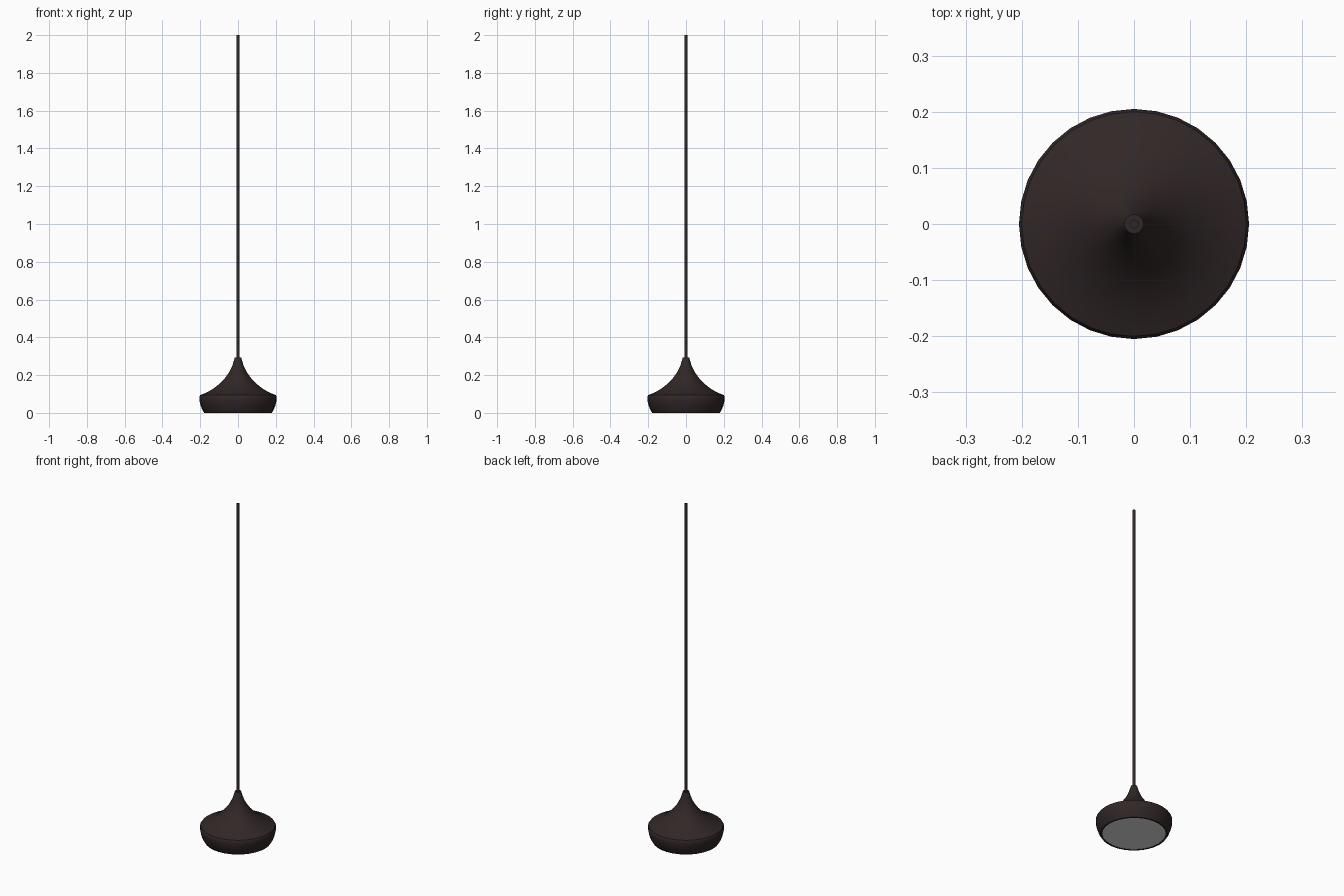
import bpy, bmesh, math

if "Cube" in bpy.data.objects:
    bpy.data.objects.remove(bpy.data.objects["Cube"])

def material(name, rgb):
    m = bpy.data.materials.new(name)
    m.diffuse_color = (*rgb, 1)
    m.use_nodes = True
    m.node_tree.nodes["Principled BSDF"].inputs["Base Color"].default_value = m.diffuse_color
    return m

dark = material("dark_brown", (0.031, 0.020, 0.020))
pale = material("pale_diffuser", (0.75, 0.75, 0.75))

def lathe(name, profile, sides, mat, angle=35):
    """Revolve (radius, height) points about z; radius 0 makes a pole."""
    bm = bmesh.new()
    rings = []
    for r, z in profile:
        if r == 0:
            rings.append([bm.verts.new((0, 0, z))] * sides)
        else:
            rings.append([bm.verts.new((r * math.cos(2 * math.pi * i / sides),
                                        r * math.sin(2 * math.pi * i / sides), z))
                          for i in range(sides)])
    for a, b in zip(rings, rings[1:]):
        for i in range(sides):
            j = (i + 1) % sides
            bm.faces.new(list(dict.fromkeys((a[i], a[j], b[j], b[i]))))
    bmesh.ops.recalc_face_normals(bm, faces=bm.faces)
    me = bpy.data.meshes.new(name)
    bm.to_mesh(me)
    bm.free()
    me.materials.append(mat)
    ob = bpy.data.objects.new(name, me)
    bpy.context.collection.objects.link(ob)
    bpy.ops.object.select_all(action='DESELECT')
    ob.select_set(True)
    bpy.context.view_layer.objects.active = ob
    bpy.ops.object.shade_smooth_by_angle(angle=math.radians(angle))
    return ob

# Flared shade with a rounded lower bowl and thin bottom lip
lathe("shade", [
    (0, 0.293), (0.017, 0.293), (0.030, 0.250), (0.047, 0.215), (0.070, 0.183),
    (0.100, 0.152), (0.135, 0.125), (0.170, 0.106), (0.200, 0.094),
    (0.205, 0.086), (0.204, 0.065), (0.199, 0.042), (0.190, 0.018), (0.179, 0.0),
    (0.170, 0.0), (0.170, 0.006)], 32, dark)

# Light diffuser disc closing the underside
lathe("diffuser", [(0, 0.002), (0.171, 0.002), (0.171, 0.007), (0, 0.007)], 32, pale)

# Hanging cord
lathe("cord", [(0, 0.285), (0.008, 0.285), (0.008, 2.0), (0, 2.0)], 16, dark)
